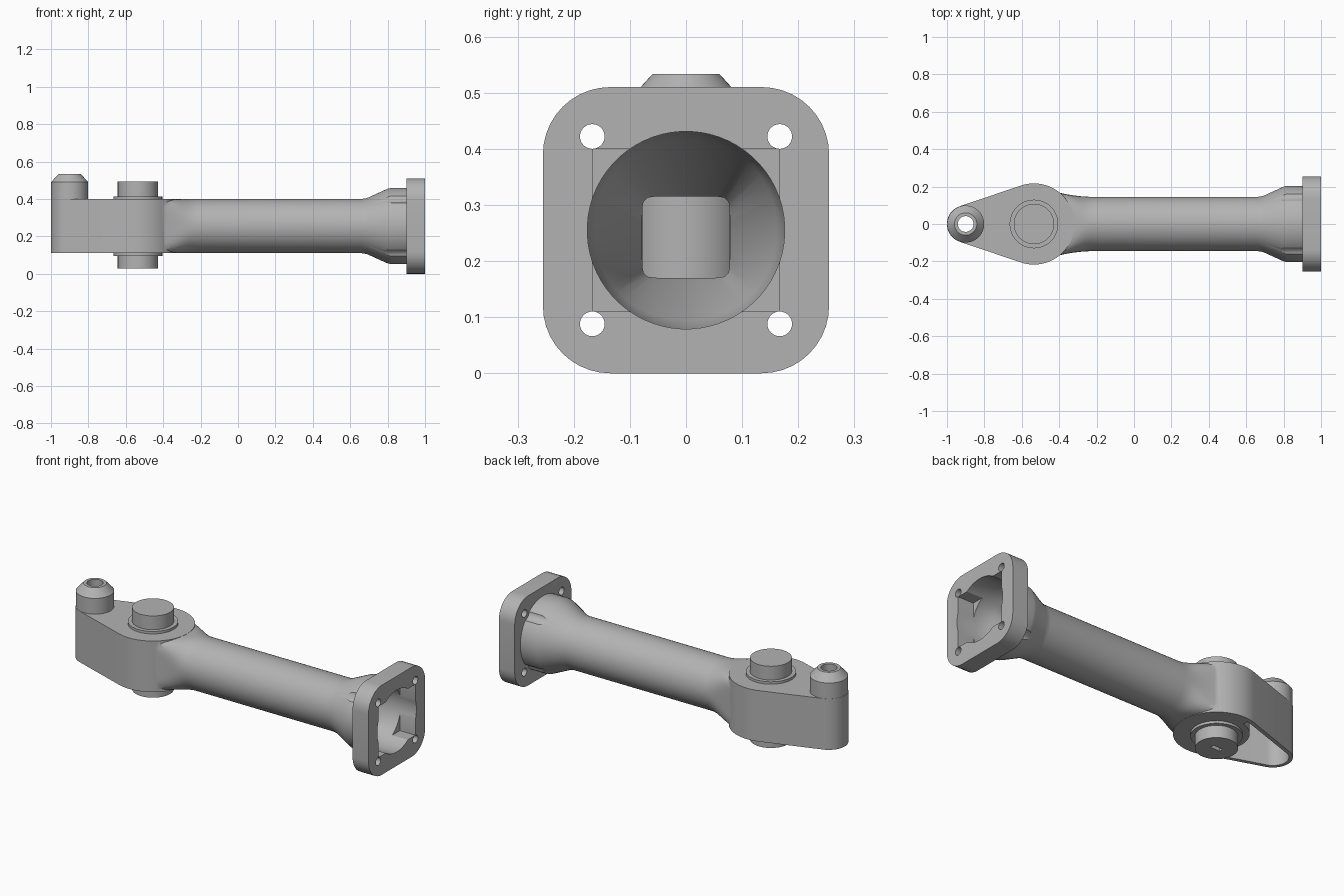
import bpy, bmesh, math
from mathutils import Matrix, Vector

cube = bpy.data.objects.get("Cube")
if cube:
    bpy.data.objects.remove(cube)

MID = 0.255            # height of the tube axis
PIN_X, TIP_X = -0.535, -0.9

steel = bpy.data.materials.new("plain grey")
steel.use_nodes = True
GREY = (0.45, 0.45, 0.45, 1)
steel.diffuse_color = GREY
steel.node_tree.nodes["Principled BSDF"].inputs["Base Color"].default_value = GREY


def loft(name, rings):
    """Skin a list of equal-length rings and cap both ends."""
    bm = bmesh.new()
    loops = [[bm.verts.new(p) for p in ring] for ring in rings]
    n = len(loops[0])
    for a, b in zip(loops, loops[1:]):
        for i in range(n):
            j = (i + 1) % n
            bm.faces.new((a[i], a[j], b[j], b[i]))
    bm.faces.new(loops[0])
    bm.faces.new(loops[-1])
    bmesh.ops.recalc_face_normals(bm, faces=bm.faces)
    me = bpy.data.meshes.new(name)
    bm.to_mesh(me)
    bm.free()
    me.materials.append(steel)
    ob = bpy.data.objects.new(name, me)
    bpy.context.collection.objects.link(ob)
    return ob


def section(x, hy, hz, power=2, z=MID, n=64):
    """Ring across x, from an ellipse (2) to a rounded rectangle (8)."""
    ring = []
    for i in range(n):
        t = math.tau * (i + 0.5) / n
        c, s = math.cos(t), math.sin(t)
        r = (abs(c) ** power + abs(s) ** power) ** (-1 / power)
        ring.append((x, hy * r * c, z + hz * r * s))
    return ring


def turned(name, x, profile, n=48):
    """Vertical turned part from (radius, height) pairs."""
    return loft(name, [[(x + r * math.cos(math.tau * i / n), r * math.sin(math.tau * i / n), z)
                        for i in range(n)] for r, z in profile])


def rod(name, x0, x1, y, z, r):
    return loft(name, [[(x, y + r * math.cos(math.tau * i / 32), z + r * math.sin(math.tau * i / 32))
                        for i in range(32)] for x in (x0, x1)])


def teardrop(name, big, small, z0, z1):
    """Two circles joined by tangents, extruded upward."""
    tilt = math.acos((big - small) / (PIN_X - TIP_X))
    a = math.pi - tilt
    plan = []
    for i in range(49):
        t = -a + 2 * a * i / 48
        plan.append((PIN_X + big * math.cos(t), big * math.sin(t)))
    for i in range(25):
        t = a + 2 * tilt * i / 24
        plan.append((TIP_X + small * math.cos(t), small * math.sin(t)))
    return loft(name, [[(x, y, z) for x, y in plan] for z in (z0, z1)])


def block(name, lo, hi):
    return loft(name, [[(x, lo[1], lo[2]), (x, hi[1], lo[2]), (x, hi[1], hi[2]), (x, lo[1], hi[2])]
                       for x in (lo[0], hi[0])])


def combine(target, others, operation):
    """Apply booleans in turn and discard the helpers."""
    for other in others:
        mod = target.modifiers.new("combine", 'BOOLEAN')
        mod.operation, mod.solver, mod.object = operation, 'EXACT', other
        bpy.context.view_layer.update()
        deps = bpy.context.evaluated_depsgraph_get()
        mesh = bpy.data.meshes.new_from_object(target.evaluated_get(deps))
        target.modifiers.clear()
        target.data = mesh
        bpy.data.objects.remove(other)


# Tube: squared root blending into a round barrel, then a flared end
rings = [section(-0.5, 0.17, 0.1445, 10), section(-0.41, 0.17, 0.1445, 10)]
for i in range(1, 9):
    t = i / 8
    rings.append(section(-0.41 + 0.2 * t, 0.145 + 0.025 * (1 - t) ** 2, 0.1445,
                         2 + 8 * (1 - t) ** 2.5))
rings += [section(x, r, r) for x, r in ((0.66, 0.145), (0.69, 0.15), (0.80, 0.2),
                                        (0.82, 0.204), (0.92, 0.204))]
body = loft("arm_body", rings)

# Clearance for the bolts along the flare
corners = [(y, MID + z) for y in (-0.167, 0.167) for z in (-0.167, 0.167)]
combine(body, [rod("bolt_clearance", 0.7, 0.9, y, z, 0.043) for y, z in corners], 'DIFFERENCE')

# Rounded square flange
flange_ring = []
for k, (sy, sz) in enumerate(((1, 1), (-1, 1), (-1, -1), (1, -1))):
    for i in range(11):
        t = math.pi / 2 * (k + i / 10)
        flange_ring.append((sy * 0.135 + 0.12 * math.cos(t), MID + sz * 0.135 + 0.12 * math.sin(t)))
flange = loft("flange", [[(x, y, z) for y, z in flange_ring] for x in (0.9, 1.0)])

# Lever with a chamfered boss at its tip
lever = teardrop("lever", 0.217, 0.1, 0.11, 0.4)
boss = turned("tip_boss", TIP_X, [(0.099, 0.3), (0.099, 0.49), (0.06, 0.533)])
combine(body, [flange, lever, boss], 'UNION')

# Funnel narrowing to a square passage that ends at the pin
funnel = loft("funnel", [section(1.05, 0.176, 0.176), section(0.88, 0.176, 0.176),
                         section(0.8, 0.162, 0.16, 2.1), section(0.64, 0.078, 0.0725, 10, 0.2425),
                         section(-0.46, 0.078, 0.0725, 10, 0.2425)])
recess = block("flange_recess", (0.902, -0.167, 0.11), (1.05, 0.167, 0.4))
holes = [rod("bolt_hole", 0.88, 1.05, y, z, 0.022) for y, z in corners]

# Underside pocket, kept clear of the pin boss
pocket = teardrop("pocket", 0.195, 0.08, 0.05, 0.37)
combine(pocket, [turned("pin_boss", PIN_X, [(0.165, 0), (0.165, 0.5)]),
                 block("boss_side", (PIN_X - 0.04, -0.3, 0), (0, 0.3, 0.5))], 'DIFFERENCE')
tip_hole = turned("tip_hole", TIP_X, [(0.042, 0.05), (0.042, 0.6)])
combine(body, [funnel, recess, *holes, pocket, tip_hole], 'DIFFERENCE')

# Pivot pin with a drive slot underneath, and its two washers
pin = turned("pivot_pin", PIN_X, [(0.108, 0.027), (0.108, 0.492)])
combine(pin, [block("drive_slot", (PIN_X - 0.03, -0.012, 0), (PIN_X + 0.03, 0.012, 0.05))], 'DIFFERENCE')
washers = [turned(name, PIN_X, [(0.13, z0), (0.13, z1)])
           for name, z0, z1 in (("upper_washer", 0.39, 0.414), ("lower_washer", 0.096, 0.12))]

# Smooth curved faces, crisp edges
for ob in bpy.context.view_layer.objects:
    ob.select_set(False)
for ob in [body, pin, *washers]:
    ob.select_set(True)
bpy.context.view_layer.objects.active = body
bpy.ops.object.shade_smooth_by_angle(angle=math.radians(30))
